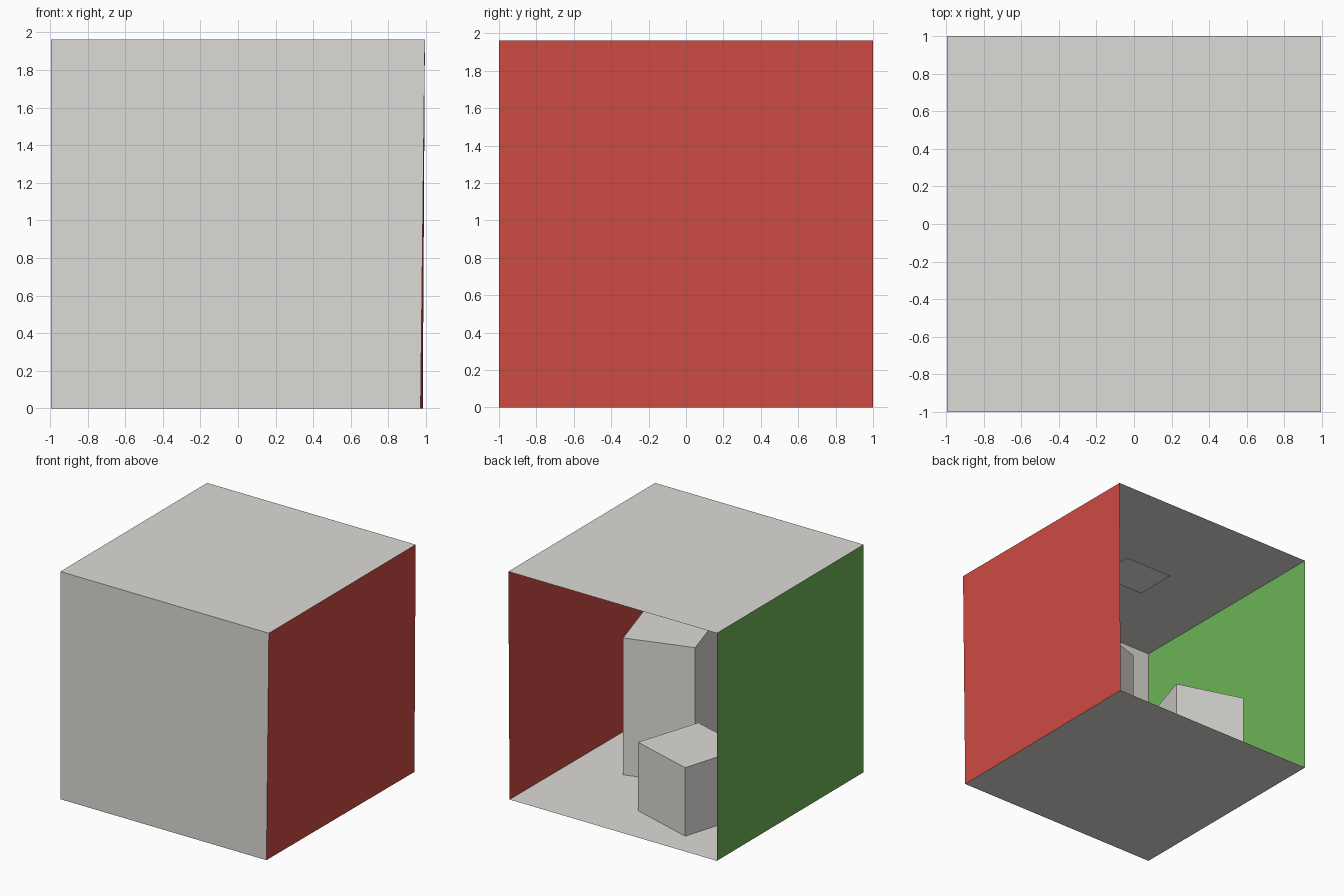
import bpy
import bmesh

if "Cube" in bpy.data.objects:
    bpy.data.objects.remove(bpy.data.objects["Cube"])

S = 2 / 559.2          # plan units to scene units
H = 548.8              # room height in plan units


def material(name, rgb):
    m = bpy.data.materials.new(name)
    m.diffuse_color = (*rgb, 1)
    m.use_nodes = True
    m.node_tree.nodes["Principled BSDF"].inputs["Base Color"].default_value = m.diffuse_color
    return m


WHITE = material("warm white", (0.725, 0.71, 0.68))
RED = material("red", (0.62, 0.07, 0.057))
GREEN = material("green", (0.147, 0.453, 0.096))
LAMP = material("lamp white", (0.78, 0.78, 0.76))


def place(across, depth, height):
    """Room plan (across, depth from the opening, height) to scene space."""
    return ((across - 278) * S, (279.6 - depth) * S, height * S)


def build(name, corners, mat, rise=0):
    """One flat panel, or a closed prism when rise is given."""
    bm = bmesh.new()
    face = bm.faces.new([bm.verts.new(place(*c)) for c in corners])
    if rise:
        ext = bmesh.ops.extrude_face_region(bm, geom=[face], use_keep_orig=True)
        for g in ext["geom"]:
            if isinstance(g, bmesh.types.BMVert):
                g.co.z += rise * S
        bmesh.ops.recalc_face_normals(bm, faces=bm.faces)
    mesh = bpy.data.meshes.new(name)
    bm.to_mesh(mesh)
    bm.free()
    mesh.materials.append(mat)
    ob = bpy.data.objects.new(name, mesh)
    bpy.context.collection.objects.link(ob)
    return ob


# Room shell, open at the back; the red wall leans slightly outward
D = 559.2
near_r, far_r = (552.8, 0, 0), (549.6, D, 0)
near_l, far_l = (0, 0, 0), (0, D, 0)
top_nr, top_fr = (556, 0, H), (556, D, H)
top_nl, top_fl = (0, 0, H), (0, D, H)
build("floor", [near_r, far_r, far_l, near_l], WHITE)
build("ceiling", [top_nr, top_nl, top_fl, top_fr], WHITE)
build("front_wall", [far_r, top_fr, top_fl, far_l], WHITE)
build("red_wall", [near_r, top_nr, top_fr, far_r], RED)
build("green_wall", [near_l, far_l, top_fl, top_nl], GREEN)

# Lamp panel hanging just under the ceiling
build("lamp_panel", [(x, y, 530) for x, y in
                     ((343, 227), (213, 227), (213, 332), (343, 332))], LAMP)

# Two turned blocks standing on the floor
build("short_block", [(x, y, 0) for x, y in
                      ((130, 65), (82, 225), (240, 272), (290, 114))], WHITE, 165)
build("tall_block", [(x, y, 0) for x, y in
                     ((423, 247), (265, 296), (314, 456), (472, 406))], WHITE, 330)
